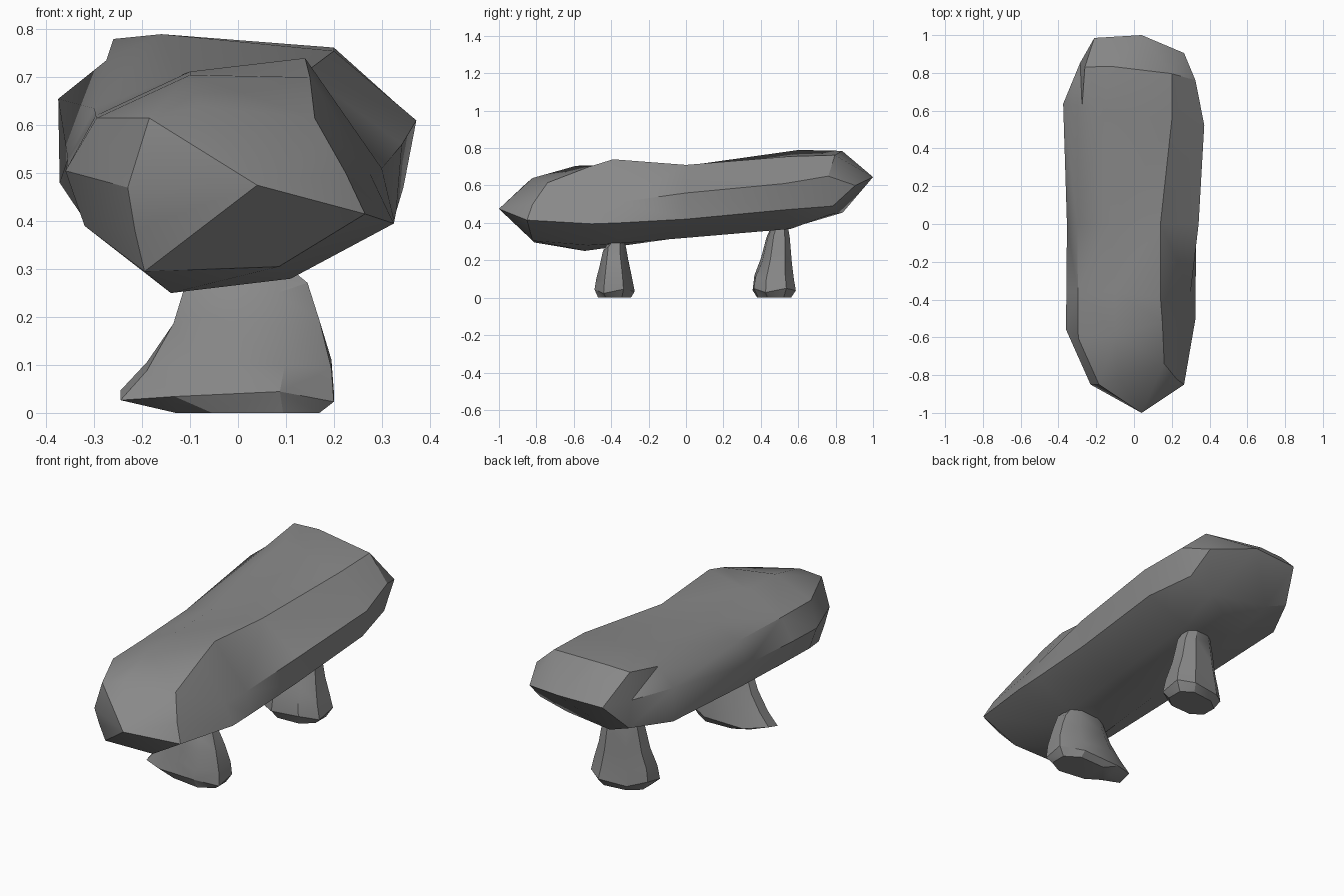
import bpy, bmesh, math

if "Cube" in bpy.data.objects:
    bpy.data.objects.remove(bpy.data.objects["Cube"])

stone = bpy.data.materials.new("stone grey")
stone.diffuse_color = (0.25, 0.25, 0.25, 1)
stone.use_nodes = True
stone.node_tree.nodes["Principled BSDF"].inputs["Base Color"].default_value = stone.diffuse_color


def loft(name, rings, angle):
    """Skin a list of equal-length point rings, closing both ends."""
    bm = bmesh.new()
    loops = [[bm.verts.new(p) for p in ring] for ring in rings]
    n = len(loops[0])
    for a, b in zip(loops, loops[1:]):
        for i in range(n):
            j = (i + 1) % n
            bm.faces.new((a[i], a[j], b[j], b[i]))
    bm.faces.new(loops[0][::-1])
    bm.faces.new(loops[-1])
    bmesh.ops.remove_doubles(bm, verts=bm.verts[:], dist=0.0005)
    bmesh.ops.triangulate(bm, faces=bm.faces[:], quad_method='SHORT_EDGE')
    bmesh.ops.recalc_face_normals(bm, faces=bm.faces[:])
    me = bpy.data.meshes.new(name)
    bm.to_mesh(me)
    bm.free()
    me.materials.append(stone)
    ob = bpy.data.objects.new(name, me)
    bpy.context.collection.objects.link(ob)
    bpy.ops.object.select_all(action='DESELECT')
    ob.select_set(True)
    bpy.context.view_layer.objects.active = ob
    bpy.ops.object.shade_smooth_by_angle(angle=math.radians(angle))
    return ob


# Bench slab: (y, skew of y along x, nine x/z points round from the underside)
# an optional third value pushes a point back along y
sections = [
    (-0.85, 0.0, [(-.195, .295, .04), (.085, .305, .03), (.265, .415), (.225, .50, .03),
                  (.16, .615, .11), (-.08, .64, .03), (-.185, .615), (-.23, .47),
                  (-.215, .38, .02)]),
    (-0.53, 0.08, [(-.14, .25), (.11, .28), (.325, .395), (.275, .50), (.15, .70),
                   (-.10, .705, -.05), (-.295, .615, -.05), (-.36, .505), (-.32, .39)]),
    (-0.36, 0.0, [(-.14, .275), (.11, .29), (.326, .40), (.30, .51), (.14, .74, -.03),
                  (-.10, .712), (-.297, .62), (-.358, .51), (-.32, .395)]),
    (0.0, 0.0, [(-.15, .325), (.12, .32), (.33, .42), (.342, .56), (.14, .71),
                (-.12, .705), (-.30, .635), (-.355, .53), (-.325, .41)]),
    (0.58, -0.15, [(-.15, .385), (.13, .368), (.345, .47), (.372, .61), (.20, .755),
                   (-.16, .79), (-.275, .735), (-.375, .655), (-.372, .48)]),
    (0.82, -0.12, [(-.15, .455), (.14, .445, -.03), (.29, .49), (.325, .65, -.02),
                   (.20, .762), (-.12, .785), (-.26, .78, -.02), (-.285, .65),
                   (-.27, .50)]),
]
rings = [[(p[0], y + k * p[0] + (p[2] if len(p) > 2 else 0), p[1]) for p in pts]
         for y, k, pts in sections]
rings.insert(0, [(0.04, -1.0, 0.475)] * 9)              # pointed front end
a, b, c = (-.21, .985, .64), (.04, 1.0, .645), (.265, .905, .60)
rings.append([a, b, c, c, b, b, a, a, a])               # ridge at the back end
# the point and the ridge collapse to a few vertices when doubles merge
slab = loft("bench_slab", rings, 30)


def foot(name, levels, taper, skew):
    """Rough eight-sided rock; each level is z, x range, y range."""
    rings = []
    for k, (z, x0, x1, y0, y1) in enumerate(levels):
        ring = []
        for i in range(8):
            t = math.radians(45 * i + 22.5)
            u = math.copysign(abs(math.cos(t)) ** 0.8, math.cos(t)) / 0.939
            v = math.copysign(abs(math.sin(t)) ** 0.8, math.sin(t)) / 0.939
            v *= 1 + taper * min(u, 0)          # narrow the left end
            x = (x0 + x1) / 2 + u * (x1 - x0) / 2
            # slight uneven chipping of the rock
            dz = 0.012 * math.sin(2.3 * i + k) if 0 < k < len(levels) - 1 else 0
            ring.append((x, (y0 + y1) / 2 + v * (y1 - y0) / 2 + skew * x, z + dz))
        rings.append(ring)
    return loft(name, rings, 30)


# Front and rear rock feet
foot("front_foot", [
    (0.00, -.13, .17, -.465, -.29),
    (0.035, -.245, .20, -.485, -.27),
    (0.10, -.19, .195, -.475, -.28),
    (0.19, -.135, .17, -.455, -.30),
    (0.26, -.11, .145, -.44, -.315),
    (0.30, -.08, .11, -.41, -.325)], 0.3, -0.05)
foot("rear_foot", [
    (0.00, -.10, .14, .38, .555),
    (0.04, -.135, .17, .355, .58),
    (0.11, -.125, .155, .365, .57),
    (0.20, -.10, .13, .40, .56),
    (0.32, -.08, .11, .43, .55),
    (0.39, -.06, .08, .46, .54)], 0.1, 0.08)
